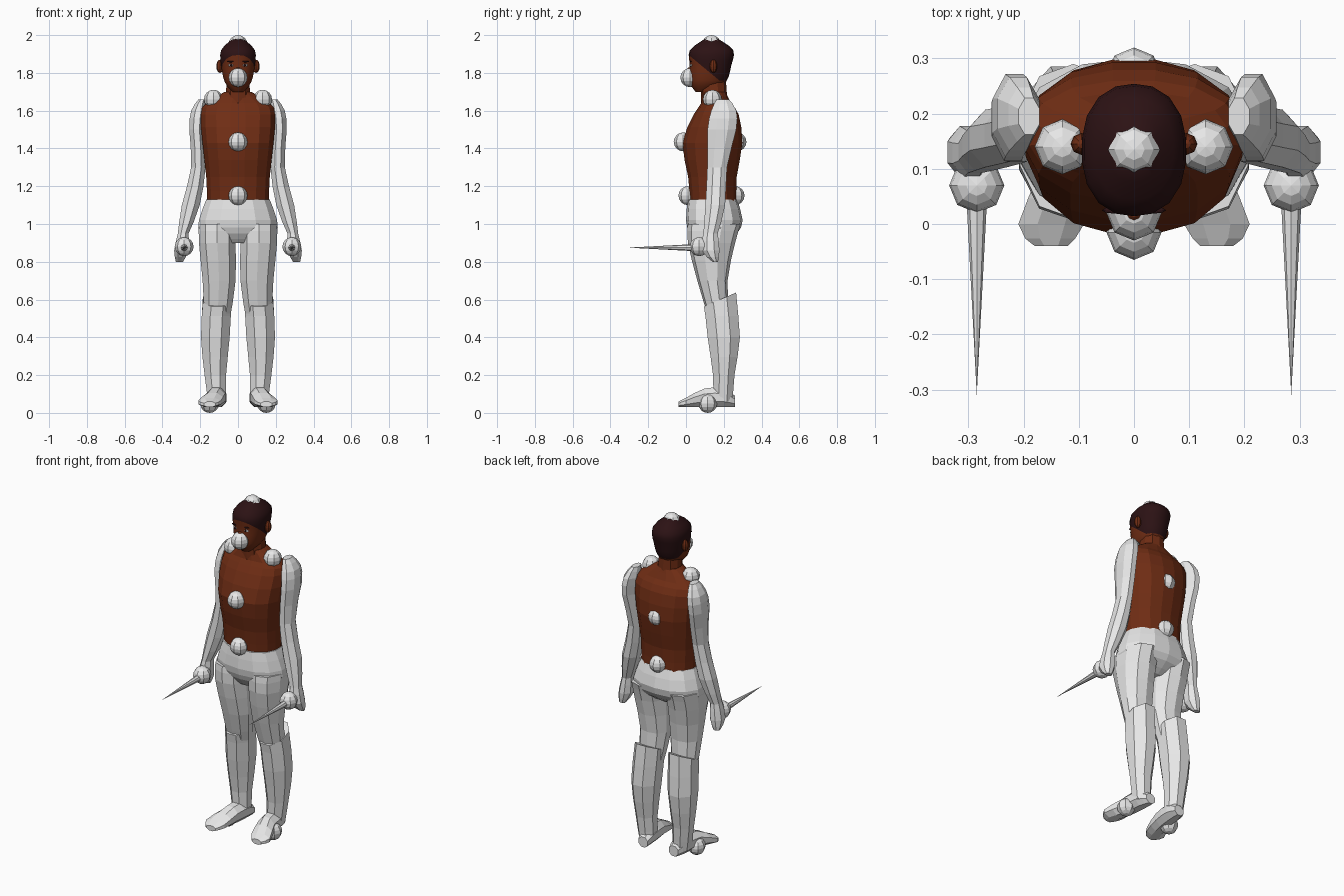
import bpy, bmesh, math
from mathutils import Vector, Matrix

cube = bpy.data.objects.get("Cube")
if cube:
    bpy.data.objects.remove(cube, do_unlink=True)


def material(name, red, green, blue):
    mat = bpy.data.materials.new(name)
    mat.use_nodes = True
    colour = (red, green, blue, 1)
    mat.diffuse_color = colour
    mat.node_tree.nodes["Principled BSDF"].inputs["Base Color"].default_value = colour
    return mat


grey = material("light grey", .8, .8, .8)
brown = material("brown", .16, .026, .007)
dark = material("dark hair", .025, .006, .007)
white = material("eye white", .9, .9, .9)


def finish(name, bm, *mats):
    bmesh.ops.recalc_face_normals(bm, faces=bm.faces)
    mesh = bpy.data.meshes.new(name)
    bm.to_mesh(mesh)
    bm.free()
    obj = bpy.data.objects.new(name, mesh)
    bpy.context.collection.objects.link(obj)
    for mat in mats:
        mesh.materials.append(mat)
    return obj


def refine(keys, steps):
    """Ease a smooth curve through the key sections."""
    sections = []
    last = len(keys) - 1
    for i in range(last):
        before, start, end, after = (
            Vector(keys[min(max(j, 0), last)]) for j in range(i - 1, i + 3))
        for step in range(steps):
            t = step / steps
            leave = (end - before) / 2
            arrive = (after - start) / 2
            ease = t * t * (3 - 2 * t)
            sections.append(start.lerp(end, ease)
                            + leave * t * (1 - t) ** 2
                            - arrive * t * t * (1 - t))
    sections.append(Vector(keys[-1]))
    return sections


def loft(keys, sides, power=2.3, mirror=1, steps=2, along_y=False, tilt=0):
    """Skin rounded sections: position, half width, low, high, centre x.
    Low and high are y for upright parts and z for parts along y.
    Tilt raises the back of the last section."""
    bm = bmesh.new()
    loops = []
    sections = refine(keys, steps)
    for section in sections:
        pos, half, low, high, centre = section
        loop = []
        for k in range(sides):
            angle = math.tau * (k + .5) / sides
            c, s = math.cos(angle), math.sin(angle)
            size = (abs(c) ** power + abs(s) ** power) ** (-1 / power)
            x = mirror * (centre + half * c * size)
            v = (low + high) / 2 + (high - low) / 2 * s * size
            lift = tilt * s if section is sections[-1] else 0
            loop.append(bm.verts.new((x, pos, v) if along_y else (x, v, pos + lift)))
        loops.append(loop)
    for lower, upper in zip(loops, loops[1:]):
        for k in range(sides):
            n = (k + 1) % sides
            bm.faces.new((lower[k], lower[n], upper[n], upper[k]))
    bm.faces.new(loops[0])
    bm.faces.new(loops[-1])
    return bm


def ball(name, location, scale, mat):
    bm = bmesh.new()
    bmesh.ops.create_uvsphere(bm, u_segments=8, v_segments=8, radius=1)
    bmesh.ops.scale(bm, vec=scale, verts=bm.verts)
    bmesh.ops.translate(bm, vec=location, verts=bm.verts)
    finish(name, bm, mat)


def joint_ball(name, x, y, z):
    ball(name + "_ball", (x, y, z), (.05, .05, .05), grey)


# Torso, neck and hips
torso = [
    (1.12, .165, .02, .27, 0),
    (1.25, .17, .01, .27, 0),
    (1.43, .19, -.02, .3, 0),
    (1.58, .2, .04, .28, 0),
    (1.64, .17, .08, .24, 0),
    (1.7, .07, .09, .21, 0),
]
finish("torso", loft(torso, sides=16), brown)

neck = [(1.64, .07, .08, .22, 0), (1.78, .06, .08, .21, 0)]
finish("neck", loft(neck, sides=10), brown)

hips = [
    (.9, .1, .06, .2, 0),
    (.95, .2, .02, .27, 0),
    (1.02, .21, 0, .3, 0),
    (1.13, .17, .01, .27, 0),
]
finish("hips", loft(hips, sides=14), grey)

# Head, with the hair split off along a sloped hairline and the nape
head = [
    (1.7, .03, .05, .12, 0),
    (1.75, .07, .02, .21, 0),
    (1.84, .09, .02, .24, 0),
    (1.92, .09, .02, .25, 0),
    (1.98, .03, .1, .17, 0),
]
bm = loft(head, sides=18, steps=3)
hairline = Vector((0, .02, 1.89))
slope = Vector((0, .64, .77))
nape = Vector((0, 0, 1.76))
for point, normal in ((hairline, slope), (nape, Vector((0, 0, 1)))):
    bmesh.ops.bisect_plane(bm, geom=bm.verts[:] + bm.edges[:] + bm.faces[:],
                           plane_co=point, plane_no=normal)
for face in bm.faces:
    middle = face.calc_center_median()
    is_hair = (middle - hairline).dot(slope) > 0 and middle.z > nape.z
    face.material_index = int(is_hair)
head_object = finish("head", bm, brown, dark)
bpy.ops.object.select_all(action="DESELECT")
head_object.select_set(True)
bpy.context.view_layer.objects.active = head_object
bpy.ops.object.shade_smooth_by_angle(angle=math.radians(35))
ball("nose", (0, .02, 1.8), (.02, .02, .03), brown)

# Limb sections, written for the left side
thigh = [
    (.5, .07, .12, .23, .11),
    (.7, .09, .06, .22, .1),
    (.9, .1, .01, .26, .11),
    (1, .1, .01, .29, .11),
]
shin = [
    (.06, .05, .14, .25, .11),
    (.2, .06, .14, .26, .12),
    (.4, .08, .11, .29, .12),
    (.6, .08, .09, .27, .11),
]
foot = [
    (.26, .03, .03, .09, .1),
    (.2, .05, .03, .13, .11),
    (.1, .05, .03, .13, .12),
    (0, .06, .03, .08, .15),
    (-.04, .03, .03, .06, .15),
]
arm = [
    (.95, .03, .09, .17, .29),
    (1.1, .05, .1, .21, .25),
    (1.3, .04, .11, .22, .21),
    (1.5, .04, .11, .27, .22),
    (1.6, .04, .13, .27, .21),
    (1.66, .02, .16, .23, .19),
]
hand = [
    (.8, .02, .14, .17, .31),
    (.86, .04, .08, .18, .3),
    (.95, .03, .09, .17, .29),
]

for side, label in ((1, "left_"), (-1, "right_")):
    finish(label + "thigh", loft(thigh, sides=10, mirror=side), grey)
    finish(label + "shin", loft(shin, sides=8, mirror=side, tilt=.04), grey)
    finish(label + "foot", loft(foot, sides=8, power=4, mirror=side, along_y=True), grey)
    finish(label + "arm", loft(arm, sides=8, mirror=side), grey)
    finish(label + "hand", loft(hand, sides=8, mirror=side), grey)

    # Long spike pointing forward from the hand
    bm = bmesh.new()
    bmesh.ops.create_cone(bm, cap_ends=True, segments=8, radius1=.02,
                          radius2=0, depth=.38)
    bmesh.ops.rotate(bm, matrix=Matrix.Rotation(math.pi / 2, 3, "X"), verts=bm.verts)
    bmesh.ops.translate(bm, vec=(side * .285, -.12, .875), verts=bm.verts)
    finish(label + "spike", bm, grey)

    # Paired balls at the joints
    joint_ball(label + "shoulder", side * .13, .14, 1.66)
    joint_ball(label + "hand", side * .285, .07, .88)
    joint_ball(label + "foot", side * .15, .115, .05)

    # Ears, eyes and brows
    ball(label + "ear", (side * .095, .145, 1.835), (.02, .02, .035), brown)
    ball(label + "eye", (side * .036, .027, 1.84), (.015, .006, .007), white)
    ball(label + "iris", (side * .036, .024, 1.84), (.007, .005, .007), dark)
    ball(label + "eyebrow", (side * .038, .025, 1.86), (.02, .006, .004), dark)

# Balls along the centre line
for part, y, z in (("crown", .135, 1.95), ("face", .02, 1.775),
                   ("throat", .13, 1.655), ("chest", -.015, 1.435),
                   ("belly", .01, 1.15), ("upper_back", .27, 1.435),
                   ("lower_back", .26, 1.15)):
    joint_ball(part, 0, y, z)
